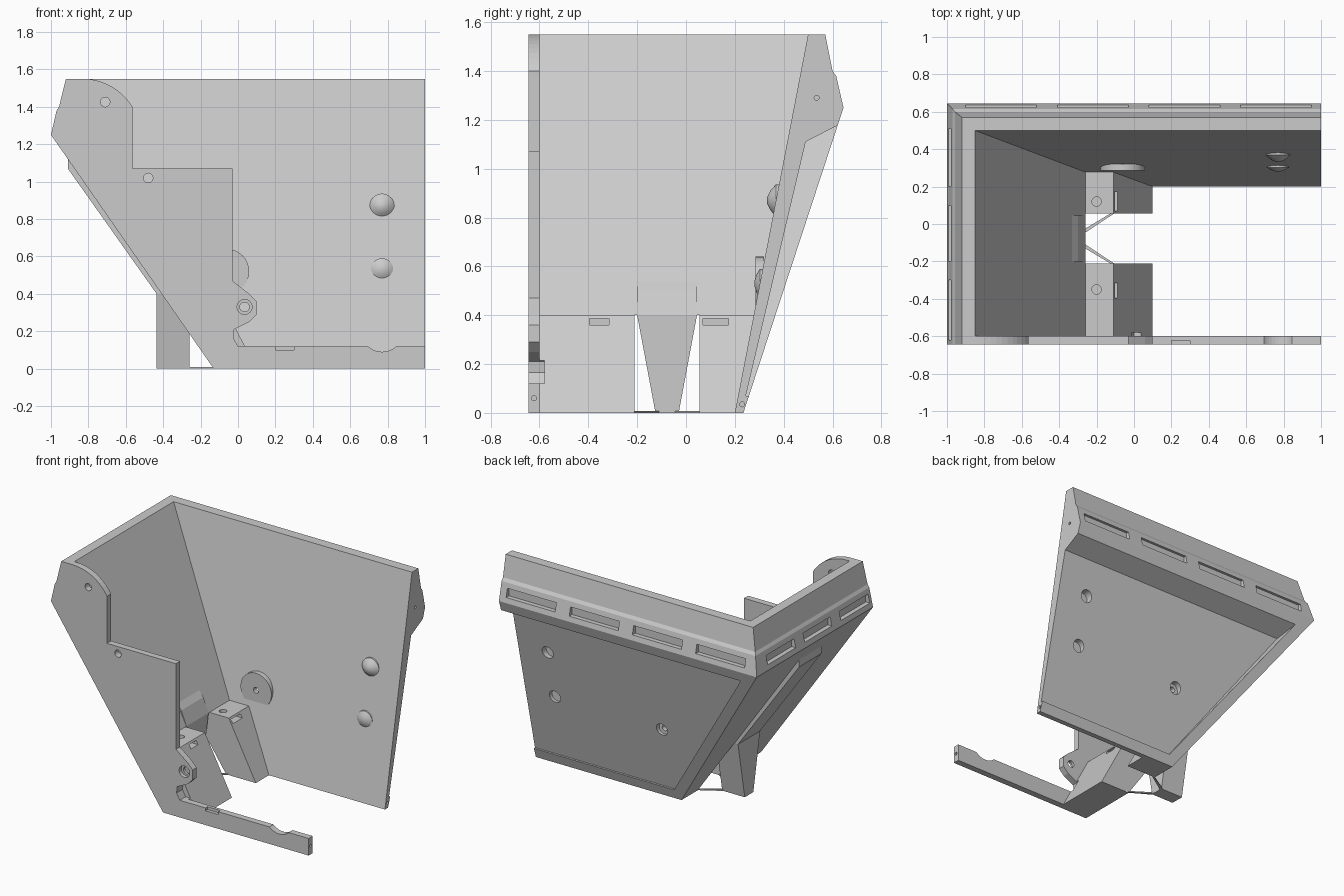
import bpy, bmesh, math
from mathutils import Vector

cube = bpy.data.objects.get("Cube")
if cube:
    bpy.data.objects.remove(cube, do_unlink=True)

grey = bpy.data.materials.new("light_grey")
grey.use_nodes = True
COLOUR = (0.6, 0.6, 0.6, 1)
grey.diffuse_color = COLOUR
grey.node_tree.nodes["Principled BSDF"].inputs["Base Color"].default_value = COLOUR


def finish(name, bm):
    bmesh.ops.recalc_face_normals(bm, faces=bm.faces)
    mesh = bpy.data.meshes.new(name)
    bm.to_mesh(mesh)
    bm.free()
    mesh.materials.append(grey)
    ob = bpy.data.objects.new(name, mesh)
    bpy.context.collection.objects.link(ob)
    return ob


def loft(name, rings):
    """Closed solid through rings with equal point counts."""
    bm = bmesh.new()
    rows = [[bm.verts.new(p) for p in ring] for ring in rings]
    n = len(rows[0])
    for a, b in zip(rows, rows[1:]):
        for i in range(n):
            j = (i + 1) % n
            bm.faces.new((a[i], a[j], b[j], b[i]))
    bm.faces.new(rows[0])
    bm.faces.new(rows[-1])
    return finish(name, bm)


def prism(name, axis, pts, lo, hi):
    """Extrude a 2D outline along an axis; lo and hi may depend on the second coordinate."""
    def ring(end):
        out = []
        for u, v in pts:
            co = [u, v]
            co.insert("xyz".index(axis), end(v) if callable(end) else end)
            out.append(Vector(co))
        return out
    return loft(name, [ring(lo), ring(hi)])


def rect(u0, u1, v0, v1):
    return [(u0, v0), (u1, v0), (u1, v1), (u0, v1)]


def arc(u, v, r, a0, a1, n):
    angles = [math.radians(a0 + (a1 - a0) * i / n) for i in range(n + 1)]
    return [(u + r * math.cos(a), v + r * math.sin(a)) for a in angles]


def disc(u, v, r):
    return arc(u, v, r, 0, 348.75, 31)


def cut(ob, *cutters):
    bpy.context.view_layer.objects.active = ob
    for c in cutters:
        mod = ob.modifiers.new("cut", 'BOOLEAN')
        mod.operation = 'DIFFERENCE'
        mod.solver = 'EXACT'
        mod.object = c
        bpy.ops.object.modifier_apply(modifier=mod.name)
        bpy.data.objects.remove(c, do_unlink=True)


def inner_y(z):
    return 0.2 + 0.1935 * z


def edge_x(z):
    return -0.13 - 0.696 * z


# Hopper shell: outer body with a stepped rim on the two sloping sides
levels = [(0, -0.13, 0.235), (1.25, -1, 0.645), (1.38, -0.97, 0.615),
          (1.4, -0.957, 0.6), (1.55, -0.92, 0.57)]
shell = loft("hopper_shell", [[(x, -0.645, z), (1, -0.645, z), (1, y, z), (x, y, z)]
                              for z, x, y in levels])

# Hollow interior with a ledge low on the sloping end
cavity = [(0.1525, -0.1), (-0.11, 0.4), (-0.26, 0.4), (-0.901, 1.65), (1.2, 1.65), (1.2, -0.1)]
cut(shell, prism("cavity", "y", cavity, -0.6, inner_y))

# Front plate outline: rounded shoulder, steps, screw tab and lower bar
outline = [(-0.83, 1.65)] + arc(-0.83, 1.24, 0.31, 90, 31, 10)
outline += [(-0.565, 1.38), (-0.565, 1.07), (-0.03, 1.07), (-0.03, 0.47), (0.06, 0.4),
            (0.1, 0.36), (0.1, 0.29), (0.06, 0.25), (-0.02, 0.21), (-0.025, 0.165), (0.0, 0.12)]
outline += arc(0.77, 0.2, 0.11, 227, 313, 10) + [(1.2, 0.12), (1.2, 1.65)]
cut(shell, prism("front_opening", "y", outline, -0.8, -0.58))

# Recessed panel on the back, open at the wide end
recess = [(0.8, 1.27), (0.49, 1.11), (0.245, 0.07), (0.8, 0.05)]
cut(shell, prism("back_recess", "x", recess, lambda z: edge_x(z) + 0.09, 1.2))

# Gap that splits the ledge into two feet
cut(shell, prism("ledge_gap", "x", rect(-0.21, 0.055, -0.1, 0.4), -0.7, 0.3))

# Slots along the rim
for x in (-0.9, -0.41, 0.08, 0.57):
    cut(shell, prism("rim_slot", "x", rect(0.605, 0.8, 1.285, 1.345), x, x + 0.38))
for y0, y1 in ((-0.62, -0.3), (-0.2, 0.1), (0.2, 0.51)):
    cut(shell, prism("rim_slot", "y", rect(-1.2, -0.96, 1.285, 1.345), y0, y1))

# Screw holes in the front plate
for x, z, r in ((-0.71, 1.425, 0.025), (-0.48, 1.02, 0.025), (0.035, 0.33, 0.025)):
    cut(shell, prism("plate_hole", "y", disc(x, z, r), -0.8, -0.598))
cut(shell, prism("countersink", "y", disc(0.035, 0.33, 0.04), -0.8, -0.62))

# Blind holes in the back panel, and one that goes right through
for x, z in ((0.77, 0.87), (0.77, 0.53), (-0.06, 0.52)):
    cut(shell, prism("back_hole", "y", disc(x, z, 0.043), inner_y(z) + 0.02, 0.9))
cut(shell, prism("pivot_hole", "y", disc(-0.06, 0.52, 0.02), 0.2, 0.9))

# Pin holes in the open end faces
for y, z in ((-0.623, 0.06), (0.535, 1.29), (0.23, 0.035)):
    cut(shell, prism("pin_hole", "x", disc(y, z, 0.01), 0.95, 1.2))

# Holes and slots in the feet, and a small notch in the lower bar
for y, s0, s1 in ((0.12, 0.07, 0.175), (-0.35, -0.395, -0.315)):
    cut(shell, prism("foot_hole", "z", disc(-0.2, y, 0.025), 0.33, 0.5),
        prism("foot_slot", "x", rect(s0, s1, 0.36, 0.387), -0.14, 0.1))
cut(shell, prism("bar_notch", "z", rect(0.2, 0.3, -0.7, -0.622), 0.1, 0.2))

# Raised rib under the sloping end, and its tapered leg
rib = [(-0.91, 1.13), (-0.91, 1.07), (-0.435, 0.4), (-0.26, 0.4), (-0.3, 0.5), (-0.8, 1.13)]
prism("support_rib", "y", rib, -0.2, 0.045)
leg = [(-0.2, 0.4), (0.045, 0.4), (-0.03, 0), (-0.125, 0)]
prism("support_leg", "x", leg, -0.435, -0.26)

# Thin braces from the leg to the feet
for name, y0, y1 in (("left_brace", -0.03, 0.06), ("right_brace", -0.125, -0.215)):
    s = math.copysign(0.022, y1 - y0)
    prism(name, "z", [(-0.27, y0), (-0.12, y1), (-0.1, y1), (-0.27, y0 - s)], 0, 0.008)

# Round pivot boss inside the back wall
boss = prism("pivot_boss", "y", disc(-0.06, 0.52, 0.12), 0.285, inner_y(0.62))
cut(boss, prism("boss_hole", "y", disc(-0.06, 0.52, 0.02), 0.2, 0.5))

# Pointed domes inside the back wall
domes = [("upper_dome", 0.87, 0.066, 0.036), ("lower_dome", 0.53, 0.06, 0.022)]
for name, z, r, h in domes:
    y = inner_y(z)
    steps = [(r, -0.015), (r, 0), (r * 0.6, h * 0.65), (r * 0.2, h)]
    loft(name, [[(u, y - d, v) for u, v in disc(0.77, z, w)] for w, d in steps])

for ob in bpy.context.scene.objects:
    if ob.name.endswith(("dome", "boss")):
        bpy.ops.object.select_all(action='DESELECT')
        ob.select_set(True)
        bpy.context.view_layer.objects.active = ob
        bpy.ops.object.shade_smooth_by_angle(angle=math.radians(35))
